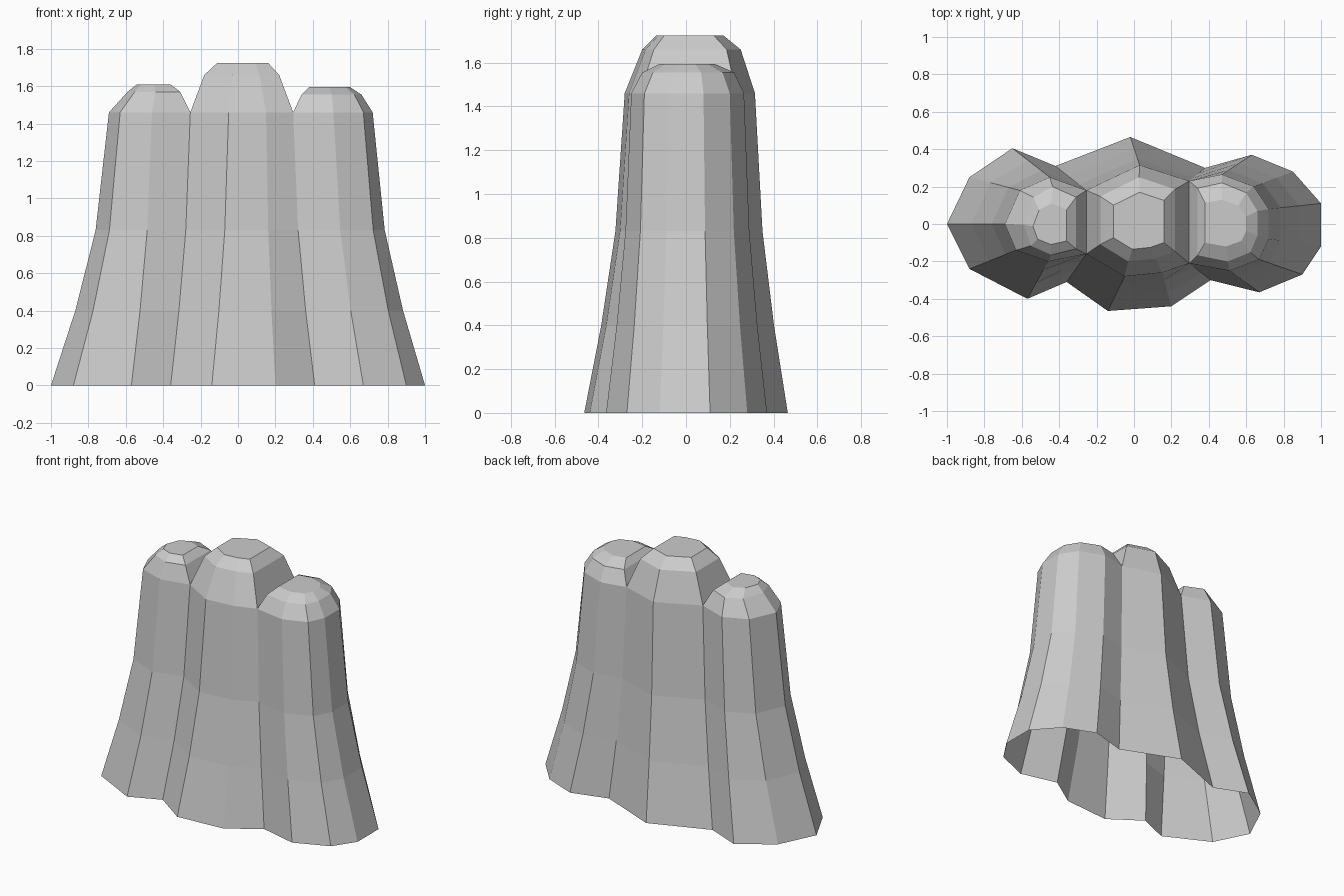
import bpy, bmesh

if "Cube" in bpy.data.objects:
    bpy.data.objects.remove(bpy.data.objects["Cube"])

# Outline of the three joined columns at the ground and at the shoulder,
# counter-clockwise from the left tip
base = [(-1, 0), (-.88, -.24), (-.57, -.40), (-.36, -.31), (-.14, -.465), (.20, -.44),
        (.41, -.30), (.67, -.365), (.90, -.27), (1, -.12), (1, .11), (.85, .28),
        (.63, .37), (.38, .30), (-.02, .465), (-.42, .31), (-.65, .405), (-.88, .25)]
shoulder = [(-.69, 0), (-.63, -.14), (-.46, -.20), (-.255, -.16), (-.05, -.28), (.15, -.26),
            (.295, -.21), (.51, -.25), (.67, -.19), (.72, -.08), (.72, .08), (.64, .20),
            (.47, .265), (.295, .23), (.03, .315), (-.255, .18), (-.45, .25), (-.61, .18)]
# (height, blend from base to shoulder)
levels = [(0, 0), (.40, .42), (.83, .77), (1.46, 1)]

bm = bmesh.new()


def bridge(a, b):
    n = len(a)
    for i in range(n):
        j = (i + 1) % n
        bm.faces.new((a[i], a[j], b[j], b[i]))


def fit_ring(ring, box, z):
    """Copy a ring, stretched into the box (x0, x1, y0, y1) at height z."""
    xs, ys = [v.co.x for v in ring], [v.co.y for v in ring]
    x0, x1, y0, y1 = box
    return [bm.verts.new((x0 + (v.co.x - min(xs)) / (max(xs) - min(xs)) * (x1 - x0),
                          y0 + (v.co.y - min(ys)) / (max(ys) - min(ys)) * (y1 - y0), z))
            for v in ring]


# Flared walls, open underneath
rings = [[bm.verts.new((bx + (sx - bx) * t, by + (sy - by) * t, z))
          for (bx, by), (sx, sy) in zip(base, shoulder)] for z, t in levels]
for a, b in zip(rings, rings[1:]):
    bridge(a, b)

# Domed caps: shoulder vertices of each column, then two shrinking rings
top = rings[-1]
caps = [
    ([0, 1, 2, 3, 15, 16, 17],
     [((-.59, -.31, -.165, .20), 1.57), ((-.54, -.36, -.11, .11), 1.61)]),
    ([3, 4, 5, 6, 13, 14, 15],
     [((-.18, .22, -.20, .25), 1.66), ((-.11, .16, -.135, .17), 1.725)]),
    ([6, 7, 8, 9, 10, 11, 12, 13],
     [((.34, .66, -.20, .22), 1.555), ((.38, .60, -.12, .13), 1.595)]),
]
for ids, steps in caps:
    ring = [top[i] for i in ids]
    for box, z in steps:
        new = fit_ring(ring, box, z)
        bridge(ring, new)
        ring = new
    bm.faces.new(ring)

bmesh.ops.recalc_face_normals(bm, faces=bm.faces)
mesh = bpy.data.meshes.new("column_cluster")
bm.to_mesh(mesh)
bm.free()
bpy.context.collection.objects.link(bpy.data.objects.new("column_cluster", mesh))
